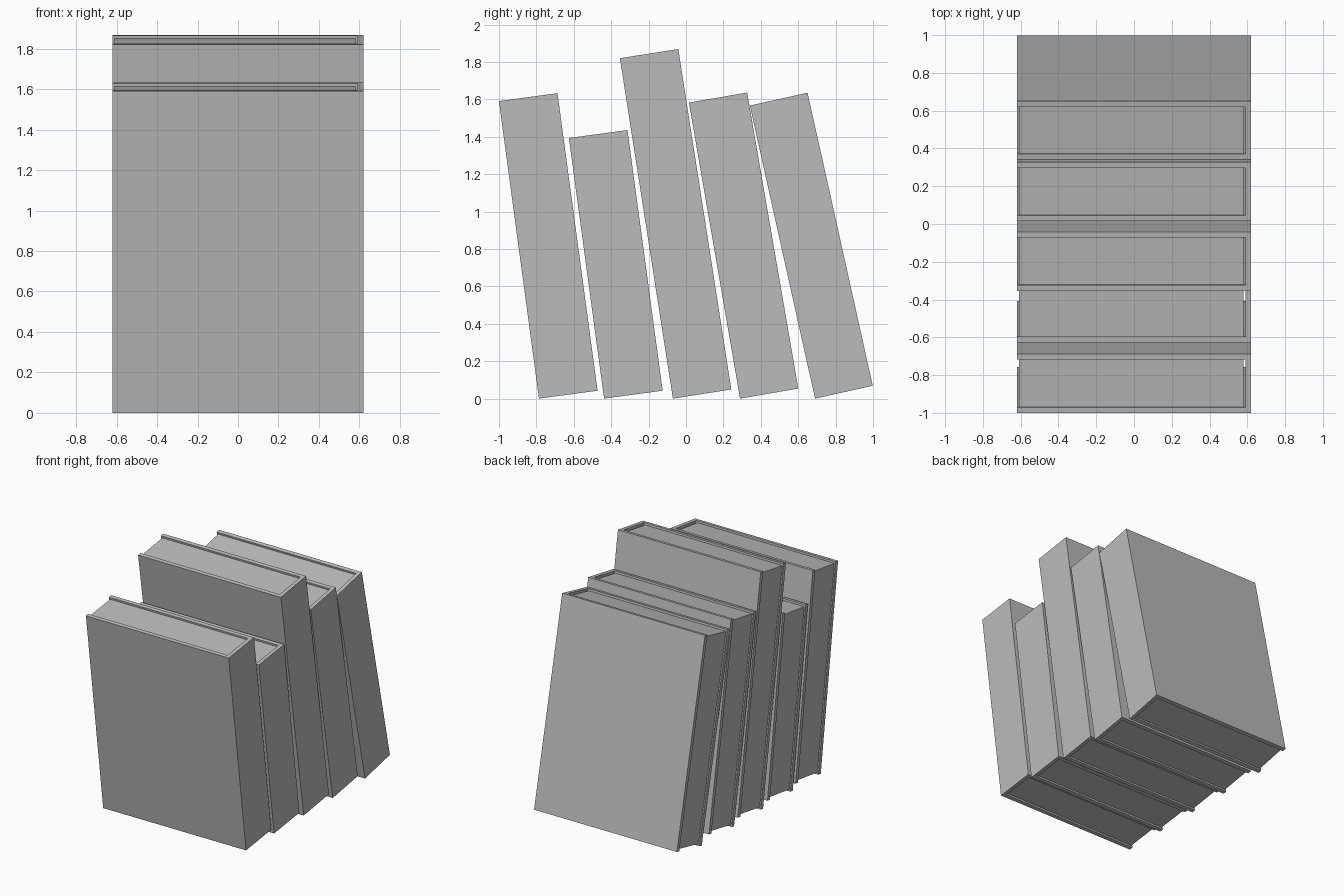
import bpy
import bmesh
import math
from mathutils import Matrix

if "Cube" in bpy.data.objects:
    bpy.data.objects.remove(bpy.data.objects["Cube"], do_unlink=True)

# Shared grey material
grey = bpy.data.materials.new("plain_grey")
grey.use_nodes = True
colour = (0.5, 0.5, 0.5, 1)
grey.diffuse_color = colour
grey.node_tree.nodes["Principled BSDF"].inputs["Base Color"].default_value = colour

HALF = 0.62      # half the cover depth along x
THICK = 0.316    # book thickness
BOARD = 0.03     # cover board thickness
INSET = 0.015    # page recess at top and bottom


def prism(name, outline, z0, z1, foot, lean):
    """Extrude an outline upward, then lean it about its front bottom edge."""
    bm = bmesh.new()
    face = bm.faces.new([bm.verts.new((x, y, z0)) for x, y in outline])
    up = bmesh.ops.extrude_face_region(bm, geom=[face])["geom"]
    bmesh.ops.translate(bm, vec=(0, 0, z1 - z0),
                        verts=[v for v in up if isinstance(v, bmesh.types.BMVert)])
    bmesh.ops.recalc_face_normals(bm, faces=bm.faces)
    mesh = bpy.data.meshes.new(name)
    bm.to_mesh(mesh)
    bm.free()
    mesh.materials.append(grey)
    ob = bpy.data.objects.new(name, mesh)
    ob.matrix_world = (Matrix.Translation((0, foot, 0))
                       @ Matrix.Rotation(math.radians(lean), 4, "X"))
    bpy.context.collection.objects.link(ob)


def book(number, foot, height, lean):
    # U-shaped cover: front board, spine on +x, back board
    inner, back = HALF - BOARD, THICK - BOARD
    cover = [(-HALF, 0), (HALF, 0), (HALF, THICK), (-HALF, THICK),
             (-HALF, back), (inner, back), (inner, BOARD), (-HALF, BOARD)]
    prism(f"book_cover_{number}", cover, 0, height, foot, lean)

    # Page block, slightly recessed and standing just clear of the spine
    left, right = -HALF + 0.01, inner - 0.01
    pages = [(left, BOARD), (right, BOARD), (right, back), (left, back)]
    prism(f"book_pages_{number}", pages, INSET, height - INSET, foot, lean)


# Front bottom edge y, height, lean in degrees
row = [(-0.786, 1.605, 7.67), (-0.438, 1.406, 7.69), (-0.07, 1.842, 8.85),
       (0.289, 1.606, 9.8), (0.69, 1.605, 12.54)]
for number, (foot, height, lean) in enumerate(row, 1):
    book(number, foot, height, lean)
